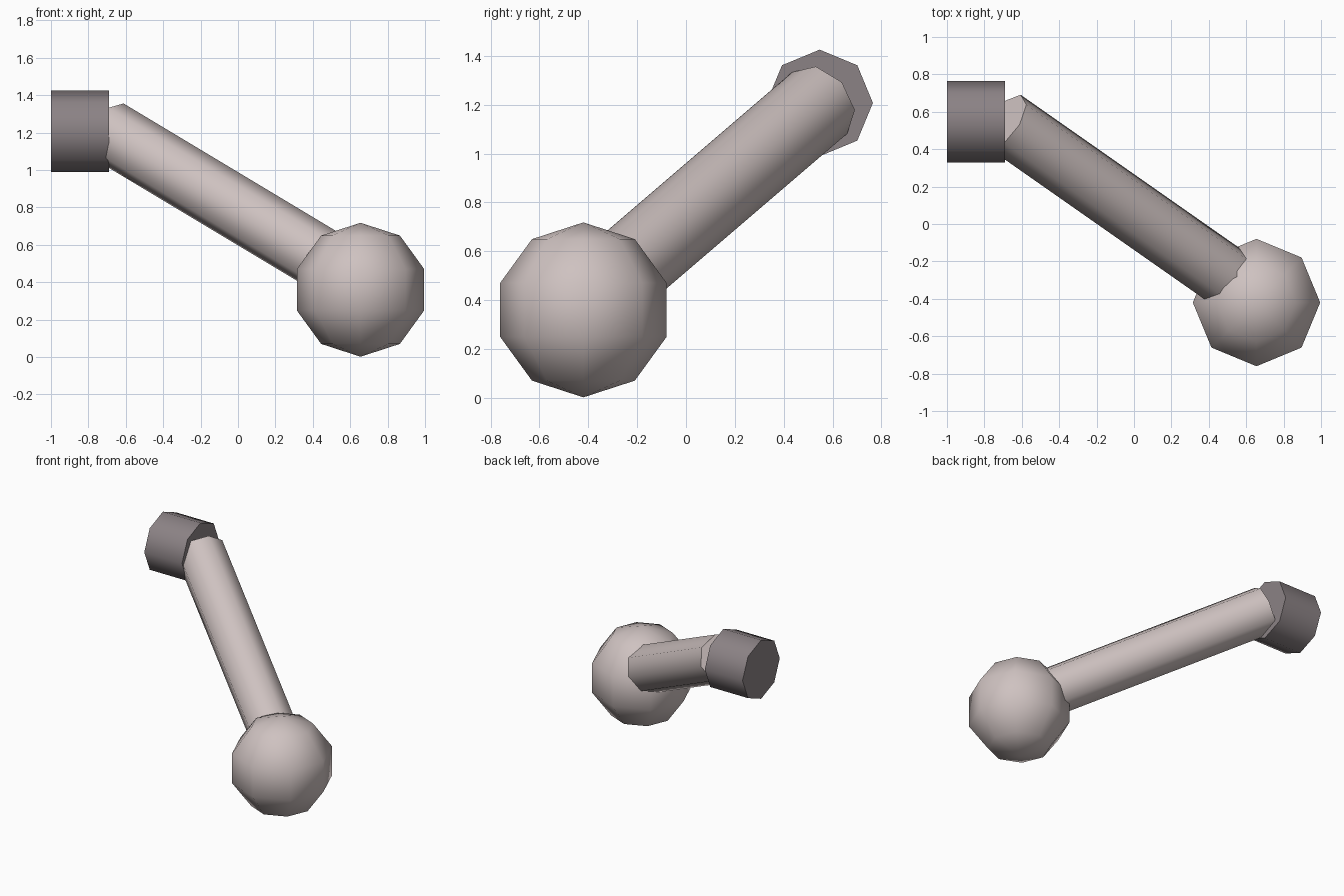
import bpy, math
from mathutils import Vector, Matrix

if "Cube" in bpy.data.objects:
    bpy.data.objects.remove(bpy.data.objects["Cube"])


def material(name, rgb):
    m = bpy.data.materials.new(name)
    m.diffuse_color = (*rgb, 1)
    m.use_nodes = True
    m.node_tree.nodes["Principled BSDF"].inputs["Base Color"].default_value = m.diffuse_color
    return m


pale = material("pale warm grey", (0.62, 0.54, 0.53))
dark = material("dark grey", (0.26, 0.225, 0.235))


def finish(name, mat, angle):
    ob = bpy.context.object
    ob.name = name
    ob.data.materials.append(mat)
    bpy.ops.object.shade_smooth_by_angle(angle=math.radians(angle))
    return ob


def rod(name, start, end, radius, corner, mat):
    """Eight-sided cylinder from start to end with one edge facing 'corner'."""
    start, end = Vector(start), Vector(end)
    axis = (end - start).normalized()
    side = Vector(corner)
    side = (side - axis * side.dot(axis)).normalized()
    bpy.ops.mesh.primitive_cylinder_add(vertices=8, radius=radius, depth=(end - start).length)
    ob = finish(name, mat, 60)
    rot = Matrix((side, axis.cross(side), axis)).transposed().to_4x4()
    ob.matrix_world = Matrix.Translation((start + end) / 2) @ rot
    return ob


joint = Vector((-0.69, 0.547, 1.207))

# dark end cap lying along x
rod("end_cap", (-1.0, joint.y, joint.z), joint, 0.218, (0, 0, 1), dark)

# slanted arm, running into the ball
rod("arm", joint, joint + Vector((1, -0.70, -0.60)) * 1.33, 0.169, (0.08, -0.017, 0.148), pale)

# low-poly ball
bpy.ops.mesh.primitive_uv_sphere_add(segments=8, ring_count=5, radius=0.358,
                                     location=(0.655, -0.42, 0.36))
finish("ball", pale, 80)
